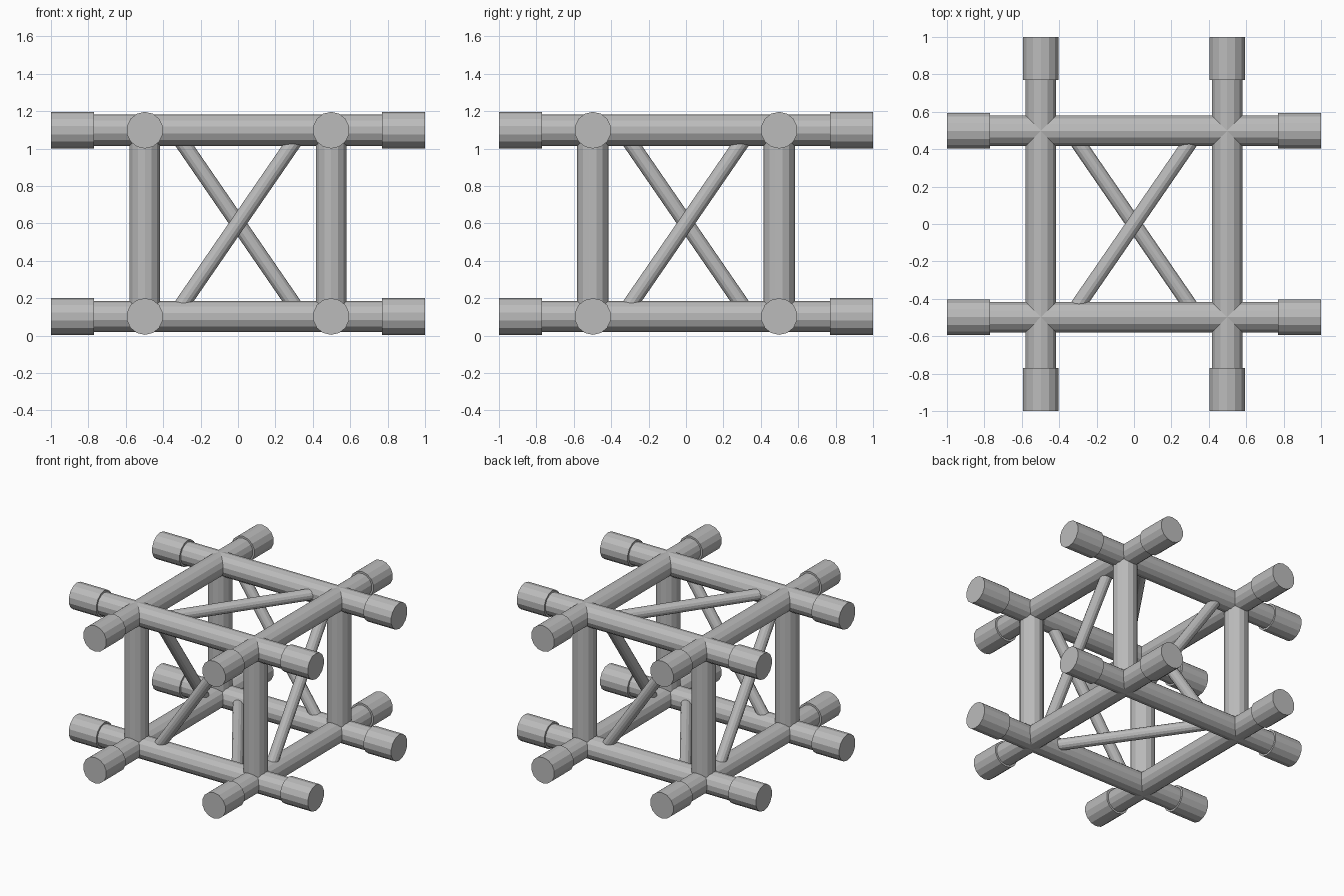
import bpy
from mathutils import Vector

cube = bpy.data.objects.get("Cube")
if cube:
    bpy.data.objects.remove(cube, do_unlink=True)

steel = bpy.data.materials.new("grey_steel")
steel.use_nodes = True
GREY = (0.5, 0.5, 0.5, 1)
steel.diffuse_color = GREY
steel.node_tree.nodes["Principled BSDF"].inputs["Base Color"].default_value = GREY

C = 0.498                       # tube centre line, from the middle of the cube
MID = Vector((0, 0, 0.6))       # middle of the cube
TUBE, SLEEVE, BRACE = 0.084, 0.098, 0.041
SIDES = 14


def rod(name, a, b, radius):
    """Closed flat-sided cylinder between two points given from the cube's middle."""
    a, b = Vector(a), Vector(b)
    bpy.ops.mesh.primitive_cylinder_add(
        vertices=SIDES, radius=radius, depth=(b - a).length,
        location=MID + (a + b) / 2,
        rotation=(b - a).to_track_quat('Z', 'Y').to_euler())
    obj = bpy.context.object
    obj.name = name
    obj.data.materials.append(steel)


def on_axis(axis, along, u, v):
    """Point with 'along' on the axis and u, v on the two following axes."""
    p = [0, 0, 0]
    p[axis], p[(axis + 1) % 3], p[(axis + 2) % 3] = along, u, v
    return p


# Tubes along the twelve edges, the level ones run on into end sleeves
for axis, label in enumerate(("cross", "long", "upright")):
    reach = C if axis == 2 else 0.9
    for u in (-C, C):
        for v in (-C, C):
            rod(label + "_tube", on_axis(axis, -reach, u, v),
                on_axis(axis, reach, u, v), TUBE)
            if axis < 2:
                for s in (-1, 1):
                    rod(label + "_end_sleeve", on_axis(axis, s * 0.77, u, v),
                        on_axis(axis, s, u, v), SLEEVE)

# One diagonal brace in each face, opposite faces lean opposite ways
DX, DZ = 0.32, 0.465
for s in (-1, 1):
    rod("front_back_brace", (-DX, s * C, s * DZ), (DX, s * C, -s * DZ), BRACE)
    rod("side_brace", (s * C, -DX, -s * DZ), (s * C, DX, s * DZ), BRACE)
    rod("top_bottom_brace", (-DX, -s * DZ, s * C), (DX, s * DZ, s * C), BRACE)
